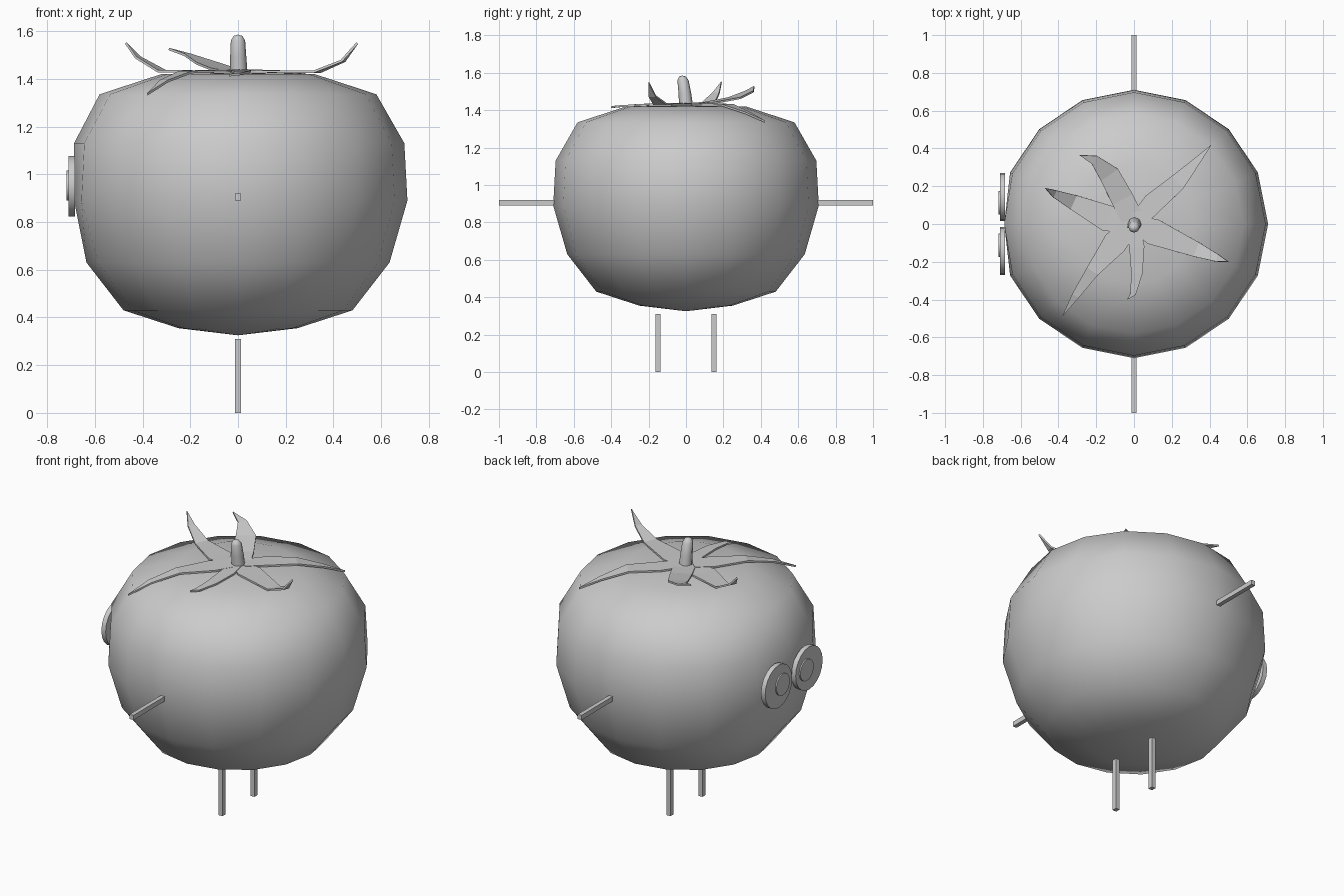
import bpy, bmesh
from math import cos, sin, pi
from mathutils import Vector

if "Cube" in bpy.data.objects:
    bpy.data.objects.remove(bpy.data.objects["Cube"])


def make_object(name, bm, smooth=None):
    bmesh.ops.recalc_face_normals(bm, faces=bm.faces)
    mesh = bpy.data.meshes.new(name)
    bm.to_mesh(mesh)
    bm.free()
    ob = bpy.data.objects.new(name, mesh)
    bpy.context.collection.objects.link(ob)
    if smooth:
        bpy.ops.object.select_all(action='DESELECT')
        ob.select_set(True)
        bpy.context.view_layer.objects.active = ob
        bpy.ops.object.shade_smooth_by_angle(angle=smooth)
    return ob


def loft(name, rings, bottom, top, sides, smooth):
    """Rings are (centre x, centre y, z, radius), closed by a point at each end."""
    bm = bmesh.new()
    loops = [[bm.verts.new((cx + r * cos(2 * pi * i / sides), cy + r * sin(2 * pi * i / sides), z))
              for i in range(sides)] for cx, cy, z, r in rings]
    low, high = bm.verts.new(bottom), bm.verts.new(top)
    for i in range(sides):
        j = (i + 1) % sides
        for a, b in zip(loops, loops[1:]):
            bm.faces.new((a[i], a[j], b[j], b[i]))
        bm.faces.new((low, loops[0][j], loops[0][i]))
        bm.faces.new((high, loops[-1][i], loops[-1][j]))
    # flatten the cheek where the eyes sit
    for v in bm.verts:
        if v.co.x < -0.69:
            v.co.x = -0.687
    return make_object(name, bm, smooth)


def box(name, centre, size):
    bm = bmesh.new()
    bmesh.ops.create_cube(bm, size=1)
    for v in bm.verts:
        v.co = Vector(centre) + v.co * Vector(size)
    return make_object(name, bm)


def disc(name, x0, x1, y, z, radius, sides=20):
    bm = bmesh.new()
    bmesh.ops.create_cone(bm, cap_ends=True, segments=sides, radius1=radius, radius2=radius, depth=x1 - x0)
    for v in bm.verts:
        a, b, c = v.co
        v.co = ((x0 + x1) / 2 + c, y + a, z + b)
    return make_object(name, bm, 0.6)


def leaf(name, path):
    """Path points are (x, y, z, width); the last one is the tip."""
    bm = bmesh.new()
    pts = [Vector(p[:3]) for p in path]
    rows = []
    for k, p in enumerate(pts[:-1]):
        d = pts[k + 1] - pts[max(k - 1, 0)]
        side = Vector((-d.y, d.x, 0)).normalized() * path[k][3] / 2
        rows.append((bm.verts.new(p + side), bm.verts.new(p - side)))
    tip = bm.verts.new(pts[-1])
    for a, b in zip(rows, rows[1:]):
        bm.faces.new((a[0], a[1], b[1], b[0]))
    bm.faces.new((rows[-1][0], rows[-1][1], tip))
    ob = make_object(name, bm)
    mod = ob.modifiers.new("thickness", 'SOLIDIFY')
    mod.thickness, mod.offset = 0.01, 0
    return ob


# Round fruit body
profile = [(0.25, 0.355), (0.48, 0.43), (0.635, 0.63), (0.71, 0.89),
           (0.697, 1.13), (0.58, 1.335), (0.32, 1.42)]
loft("fruit_body", [(0, 0, z, r) for r, z in profile], (0, 0, 0.325), (0, 0, 1.425), 16, 0.9)

# Stem with a rounded, slightly leaning top
loft("stem", [(0.003, 0, 1.425, 0.037), (0.001, -0.006, 1.49, 0.034),
              (0, -0.016, 1.56, 0.03), (0, -0.019, 1.58, 0.018)],
     (0.003, 0, 1.42), (0, -0.02, 1.585), 8, 0.9)

# Leaves around the stem
leaves = [
    [(-0.03, 0, 1.432, 0.10), (-0.14, 0.03, 1.43, 0.14), (-0.32, 0.115, 1.432, 0.08),
     (-0.42, 0.16, 1.49, 0.04), (-0.47, 0.19, 1.55, 0)],
    [(-0.01, 0.03, 1.432, 0.12), (-0.06, 0.13, 1.44, 0.12), (-0.13, 0.26, 1.465, 0.11),
     (-0.21, 0.34, 1.50, 0.05), (-0.29, 0.365, 1.525, 0)],
    [(0.02, 0.02, 1.434, 0.09), (0.10, 0.11, 1.432, 0.11), (0.23, 0.22, 1.428, 0.09),
     (0.33, 0.33, 1.385, 0.04), (0.41, 0.42, 1.34, 0)],
    [(0.03, -0.01, 1.431, 0.10), (0.10, -0.04, 1.431, 0.14), (0.33, -0.135, 1.429, 0.08),
     (0.44, -0.18, 1.475, 0.04), (0.50, -0.2, 1.55, 0)],
    [(0, -0.02, 1.433, 0.07), (0.015, -0.12, 1.432, 0.08), (0.015, -0.26, 1.427, 0.06),
     (-0.005, -0.37, 1.42, 0.03), (-0.035, -0.4, 1.415, 0)],
    [(-0.03, -0.02, 1.434, 0.10), (-0.10, -0.10, 1.432, 0.13), (-0.22, -0.25, 1.428, 0.07),
     (-0.31, -0.38, 1.39, 0.04), (-0.38, -0.49, 1.335, 0)],
]
for n, path in enumerate(leaves, 1):
    leaf(f"leaf_{n}", path)

# Paired arms, legs and eyes
for label, s in (("right", -1), ("left", 1)):
    box(f"{label}_arm", (0, s * 0.845, 0.905), (0.025, 0.31, 0.028))
    box(f"{label}_leg", (0, s * 0.15, 0.155), (0.025, 0.028, 0.31))
    disc(f"{label}_eye", -0.71, -0.682, s * 0.143, 0.95, 0.127)
    disc(f"{label}_pupil", -0.718, -0.70, s * 0.112, 0.952, 0.063)
